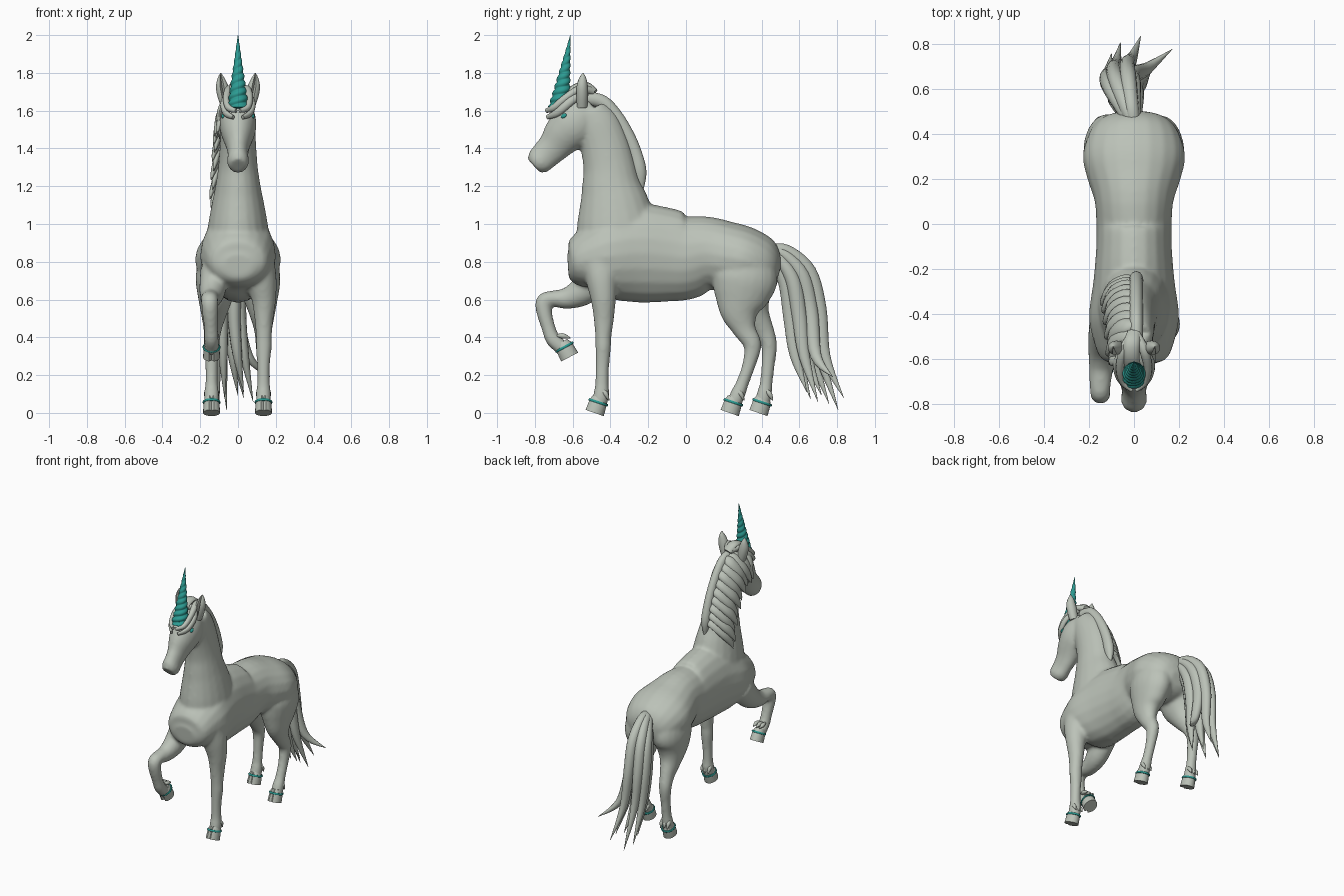
import bpy, bmesh, math
from mathutils import Vector, Matrix


def material(name, rgb):
    m = bpy.data.materials.new(name)
    m.diffuse_color = (*rgb, 1)
    return m


COAT = material("pale_grey_green", (0.50, 0.54, 0.48))
TEAL = material("teal", (0.025, 0.33, 0.29))


def spline(rows, steps):
    """Catmull-Rom resampling of (x, y, z, half width, half depth) rows."""
    rows = [Vector(r) for r in rows]
    out = []
    for i in range(len(rows) - 1):
        a, b = rows[max(i - 1, 0)], rows[i]
        c, d = rows[i + 1], rows[min(i + 2, len(rows) - 1)]
        for s in range(steps):
            t = s / steps
            out.append(0.5 * (2 * b + (c - a) * t + (2 * a - 5 * b + 4 * c - d) * t * t
                              + (3 * b - a - 3 * c + d) * t ** 3))
    return out + [rows[-1]]


def loft(bm, rows, sides=20, steps=4, notch=1.0):
    """Elliptical tube along a path; notch pulls in the front vertex."""
    rows = spline(rows, steps)
    pts = [Vector(r[:3]) for r in rows]
    rings = []
    for i, r in enumerate(rows):
        t = (pts[min(i + 1, len(pts) - 1)] - pts[max(i - 1, 0)]).normalized()
        u = (Vector((1, 0, 0)) - t * t.x).normalized()
        v = t.cross(u)
        ring = []
        for k in range(sides):
            a = 2 * math.pi * k / sides
            f = notch if k == sides * 3 // 4 else 1
            ring.append(bm.verts.new(pts[i] + f * (u * math.cos(a) * max(r[3], .001)
                                                   + v * math.sin(a) * max(r[4], .001))))
        rings.append(ring)
    for p, q in zip(rings, rings[1:]):
        for k in range(sides):
            j = (k + 1) % sides
            bm.faces.new((p[k], p[j], q[j], q[k]))
    bm.faces.new(rings[0][::-1])
    bm.faces.new(rings[-1])


def finish(name, bm, mat, matrix=None, angle=50):
    bmesh.ops.recalc_face_normals(bm, faces=bm.faces)
    me = bpy.data.meshes.new(name)
    bm.to_mesh(me)
    bm.free()
    me.materials.append(mat)
    ob = bpy.data.objects.new(name, me)
    bpy.context.collection.objects.link(ob)
    if matrix:
        ob.matrix_world = matrix
    bpy.ops.object.select_all(action='DESELECT')
    ob.select_set(True)
    bpy.context.view_layer.objects.active = ob
    bpy.ops.object.shade_smooth_by_angle(angle=math.radians(angle))
    return ob


def tube(name, rows, mat=COAT, **kw):
    bm = bmesh.new()
    loft(bm, rows, **kw)
    return finish(name, bm, mat)


# Body: torso, neck, head and legs fused into one smooth skin
body = bmesh.new()
torso = [(-.625, .78, .08, .06), (-.59, .785, .15, .12), (-.5, .815, .185, .175), (-.4, .83, .2, .235),
         (-.25, .845, .18, .262), (-.1, .835, .168, .25), (0, .825, .168, .228), (.1, .845, .175, .197),
         (.2, .83, .207, .187), (.3, .81, .228, .178), (.4, .765, .2, .16), (.46, .74, .15, .11),
         (.49, .73, .08, .05)]
neck = [(-.35, .85, .17, .2), (-.365, .97, .162, .215), (-.38, 1.1, .14, .187), (-.395, 1.2, .12, .158),
        (-.405, 1.3, .105, .14), (-.43, 1.42, .096, .13), (-.47, 1.53, .09, .12), (-.51, 1.6, .08, .09)]
head = [(-.49, 1.62, .06, .06), (-.55, 1.57, .09, .115), (-.60, 1.52, .098, .126), (-.65, 1.47, .085, .11),
        (-.70, 1.41, .062, .088), (-.745, 1.365, .054, .078), (-.78, 1.33, .058, .072),
        (-.805, 1.307, .045, .05)]
for part in (torso, neck, head):
    loft(body, [(0, *p) for p in part])

standing_leg = [(.115, -.45, .82, .075, .11), (.125, -.445, .7, .08, .085), (.137, -.437, .6, .065, .067),
                (.137, -.435, .5, .05, .054), (.137, -.438, .4, .042, .043), (.137, -.438, .35, .042, .042),
                (.135, -.443, .25, .034, .037), (.135, -.445, .16, .034, .036), (.135, -.448, .1, .04, .042),
                (.135, -.462, .04, .038, .042)]
raised_leg = [(-.125, -.45, .75, .075, .1), (-.135, -.54, .65, .07, .08), (-.145, -.63, .607, .055, .058),
              (-.15, -.71, .605, .048, .042), (-.15, -.75, .59, .045, .045), (-.148, -.752, .54, .043, .042),
              (-.143, -.728, .45, .037, .037), (-.14, -.705, .39, .038, .04), (-.14, -.665, .352, .038, .04),
              (-.14, -.645, .325, .036, .038)]
near_hind = [(.11, .31, .8, .1, .15), (.115, .31, .71, .11, .175), (.12, .295, .62, .095, .15),
             (.128, .285, .53, .07, .105), (.133, .31, .44, .048, .062), (.135, .352, .36, .042, .048),
             (.135, .335, .26, .034, .036), (.135, .3, .16, .033, .034), (.135, .275, .1, .04, .04),
             (.135, .25, .04, .038, .04)]
far_hind = [(-.11, .32, .8, .1, .15), (-.115, .325, .71, .11, .165), (-.12, .33, .62, .095, .135),
            (-.128, .36, .53, .07, .085), (-.135, .41, .44, .048, .056), (-.14, .44, .36, .042, .043),
            (-.14, .435, .26, .034, .036), (-.14, .425, .16, .033, .034), (-.14, .415, .1, .04, .04),
            (-.14, .4, .04, .038, .04)]
for leg in (standing_leg, raised_leg, near_hind, far_hind):
    loft(body, leg)
skin = finish("body_and_legs", body, COAT)
mod = skin.modifiers.new("fuse", 'REMESH')
mod.mode = 'VOXEL'
mod.voxel_size = .011
mod.use_smooth_shade = True
mod = skin.modifiers.new("soften", 'SMOOTH')
mod.factor = .5
mod.iterations = 8

# Hooves: notched at the toe, each with a teal band and a heel curl
feet = {"front_left": (.135, -.485, 0, 0), "front_right": (-.14, -.617, .295, 47),
        "hind_left": (.135, .23, 0, 0), "hind_right": (-.14, .382, 0, 0)}
for name, (x, y, z, turn) in feet.items():
    place = Matrix.Translation((x, y, z)) @ Matrix.Rotation(math.radians(turn), 4, 'X')
    bm = bmesh.new()
    loft(bm, [(0, 0, 0, .045, .052), (0, .012, .035, .043, .05), (0, .02, .062, .04, .047),
              (0, .026, .085, .032, .036)], steps=2, notch=.72)
    finish(name + "_hoof", bm, COAT, place, 35)
    bm = bmesh.new()
    loft(bm, [(0, .019, .05, .045, .052), (0, .021, .056, .048, .055), (0, .023, .062, .044, .051)], steps=2)
    finish(name + "_hoof_band", bm, TEAL, place)
    bm = bmesh.new()
    for s in (-1, 0, 1):
        loft(bm, [(s * .022, .04, .125, .008, .008), (s * .027, .06, .1, .014, .014),
                  (s * .025, .078, .065, .002, .002)], sides=8)
    finish(name + "_fetlock_hair", bm, COAT, place)

# Ears and eyes
for s, side in ((1, "left"), (-1, "right")):
    tube(side + "_ear", [(s * .06, -.55, 1.62, .028, .028), (s * .075, -.55, 1.68, .034, .032),
                         (s * .085, -.55, 1.73, .032, .03), (s * .09, -.547, 1.77, .019, .02),
                         (s * .092, -.545, 1.80, .002, .002)], notch=.25)
    bm = bmesh.new()
    bmesh.ops.create_uvsphere(bm, u_segments=16, v_segments=10, radius=1)
    finish(side + "_eye", bm, TEAL, Matrix.Translation((s * .077, -.645, 1.572))
           @ Matrix.Rotation(.5, 4, 'X') @ Matrix.Diagonal((.011, .018, .012, 1)))

# Horn: tapering cone with a two-start spiral ridge
bm = bmesh.new()
base, tip = Vector((0, -.672, 1.61)), Vector((0, -.612, 2.0))
lean = Vector((0, 0, 1)).rotation_difference(tip - base)
N, H = 28, 110
rings = []
for i in range(H + 1):
    t = i / H
    ring = []
    for k in range(N):
        a = 2 * math.pi * k / N
        r = (.058 * (1 - t) + .001) * (.82 + .2 * abs(math.sin(a - 2 * math.pi * 5 * t)))
        ring.append(bm.verts.new(base.lerp(tip, t) + lean @ Vector((r * math.cos(a), r * math.sin(a), 0))))
    rings.append(ring)
for p, q in zip(rings, rings[1:]):
    for k in range(N):
        bm.faces.new((p[k], p[(k + 1) % N], q[(k + 1) % N], q[k]))
bm.faces.new(rings[0][::-1])
bm.faces.new(rings[-1])
finish("horn", bm, TEAL)

# Mane: a crest along the neck and locks falling over the right side
crest = [(-.52, 1.665), (-.44, 1.645), (-.37, 1.57), (-.31, 1.47), (-.268, 1.37), (-.245, 1.27), (-.24, 1.17)]
tube("mane_crest", [(.01, y, z, .03 if i < 6 else .008, .036 if i < 6 else .012)
                    for i, (y, z) in enumerate(crest)])
bm = bmesh.new()
for i, (y, z, _, _) in enumerate([tuple(p) + (0, 0) for p in crest[:6]]):
    for half in (0, 1):
        ny, nz = crest[i + 1]
        cy, cz = (y, z) if not half else ((y + ny) / 2, (z + nz) / 2)
        out = .006 * i + .012 * half
        if i == 5 and half:
            continue
        loft(bm, [(.02, cy, cz + .01, .015, .022), (-.04, cy - .015, cz - .005, .022, .04),
                  (-.083 - out * .6, cy - .045, cz - .07, .022, .038),
                  (-.1 - out, cy - .085, cz - .14, .014, .024),
                  (-.112 - out, cy - .10, cz - .19, .002, .003)], sides=12)
finish("mane_locks", bm, COAT)

# Forelock: strands wrapping round the horn base
bm = bmesh.new()
for s in (-1, 1):
    loft(bm, [(s * .015, -.49, 1.7, .015, .02), (s * .045, -.56, 1.715, .022, .02),
              (s * .062, -.64, 1.665, .018, .02), (s * .05, -.7, 1.615, .016, .018),
              (s * .01, -.738, 1.6, .01, .012)], sides=12)
    loft(bm, [(s * .03, -.54, 1.7, .015, .02), (s * .075, -.61, 1.65, .016, .022),
              (s * .068, -.68, 1.59, .014, .02), (s * .025, -.735, 1.565, .008, .012)], sides=12)
loft(bm, [(0, -.48, 1.7, .03, .015), (-.01, -.53, 1.735, .035, .018), (-.01, -.6, 1.715, .035, .018),
          (0, -.66, 1.64, .04, .02)], sides=12)
loft(bm, [(-.06, -.6, 1.67, .014, .02), (-.098, -.61, 1.6, .012, .022), (-.1, -.6, 1.52, .01, .016),
          (-.098, -.585, 1.45, .002, .002)], sides=12)
finish("forelock", bm, COAT)

# Tail: strands blended between an inner and an outer arc
outer = [(.43, .86), (.53, .86), (.65, .75), (.705, .55), (.735, .3), (.835, .08)]
inner = [(.43, .84), (.475, .8), (.53, .68), (.555, .5), (.58, .3), (.64, .05)]
spread = (0, .4, .85, 1, 1)
thick = ((.03, .03), (.032, .032), (.036, .04), (.034, .04), (.024, .03), (.001, .001))
strands = [(1, -.03, .03, 0), (.85, -.09, -.06, -.06), (.7, -.005, .17, .12), (.6, -.12, -.1, -.02),
           (.4, -.045, .0, .03), (.3, .01, .08, .0), (.1, -.085, -.07, .02), (.0, -.02, .03, .06)]
bm = bmesh.new()
for k, x, tip_x, lift in strands:
    rows = []
    for i in range(6):
        y, z = Vector(inner[i]).lerp(Vector(outer[i]), k)
        sx = tip_x if i == 5 else x * spread[i] + (tip_x - x) * (.35 if i == 4 else 0)
        rows.append((sx, y, z + (lift if i == 5 else 0), *thick[i]))
    loft(bm, rows, sides=14, steps=5)
finish("tail", bm, COAT)
